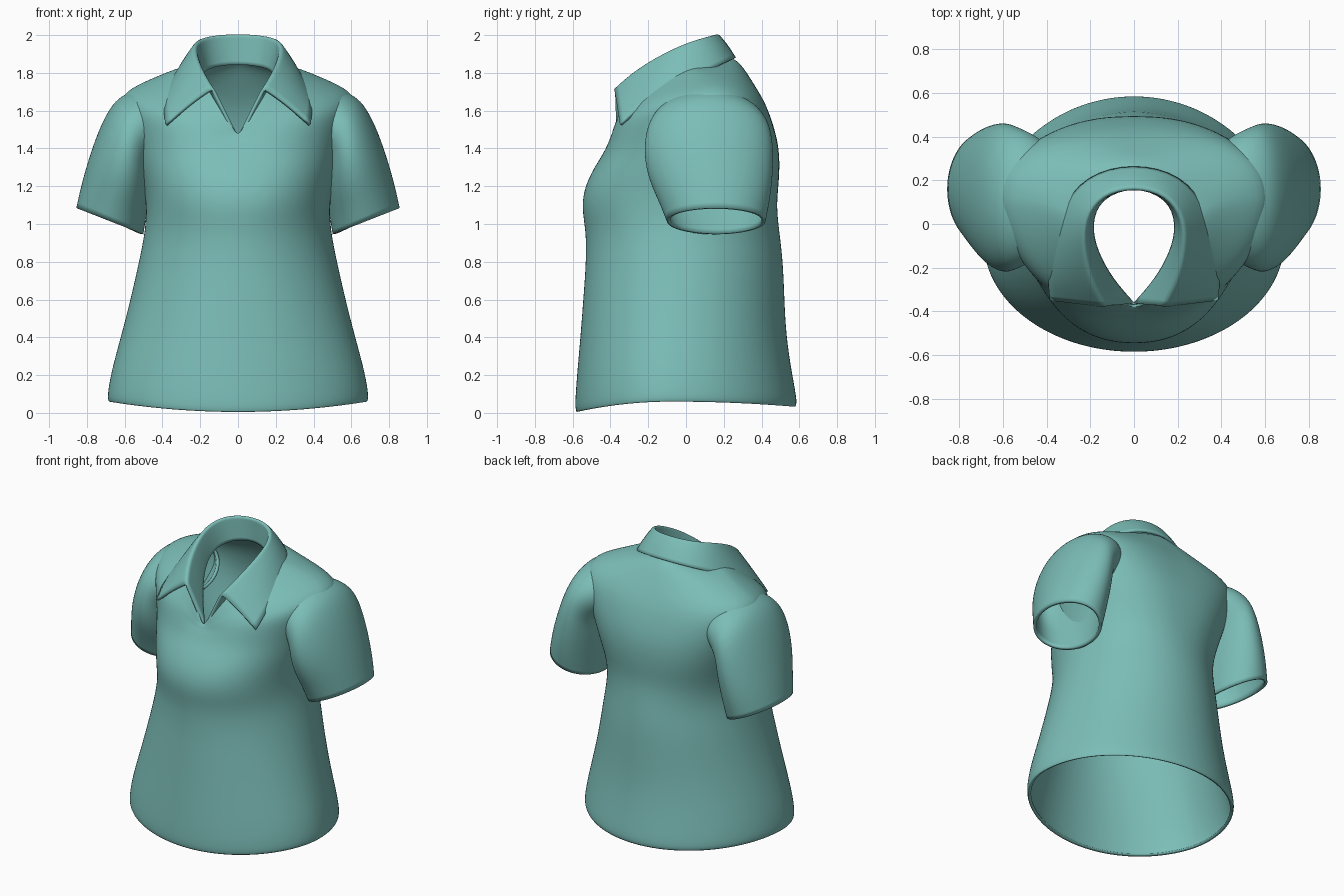
import bpy, bmesh, math

if "Cube" in bpy.data.objects:
    bpy.data.objects.remove(bpy.data.objects["Cube"])

cloth = bpy.data.materials.new("teal cloth")
cloth.diffuse_color = (0.2, 0.51, 0.475, 1)
cloth.use_nodes = True
cloth.node_tree.nodes["Principled BSDF"].inputs["Base Color"].default_value = cloth.diffuse_color


def grid_object(name, rows, closed, thickness, offset):
    """Skin rows of points into a smooth sheet with cloth thickness."""
    bm = bmesh.new()
    vr = [[bm.verts.new(p) for p in row] for row in rows]
    n = len(rows[0])
    for a, b in zip(vr, vr[1:]):
        for i in range(n if closed else n - 1):
            j = (i + 1) % n
            bm.faces.new((a[i], a[j], b[j], b[i]))
    bmesh.ops.recalc_face_normals(bm, faces=bm.faces)
    for f in bm.faces:
        f.smooth = True
    me = bpy.data.meshes.new(name)
    bm.to_mesh(me)
    bm.free()
    me.materials.append(cloth)
    ob = bpy.data.objects.new(name, me)
    bpy.context.collection.objects.link(ob)
    sub = ob.modifiers.new("smooth", 'SUBSURF')
    sub.levels = sub.render_levels = 2
    sub.boundary_smooth = 'PRESERVE_CORNERS'
    sol = ob.modifiers.new("thickness", 'SOLIDIFY')
    sol.thickness, sol.offset = thickness, offset
    return ob


# Level body rings: half width, centre y, front y, back y, height
BODY = [
    (.685, -.08, -.58, .58, .06),
    (.695, -.08, -.59, .592, .08),
    (.675, -.08, -.58, .565, .21),
    (.622, -.06, -.56, .532, .40),
    (.57, -.04, -.545, .522, .60),
    (.525, -.01, -.53, .515, .80),
    (.492, 0, -.53, .495, .96),
    (.485, .01, -.555, .48, 1.09),
    (.50, .03, -.537, .49, 1.20),
    (.525, .05, -.487, .497, 1.30),
]
# Shoulder rings: the same, then z at front, side and back
SHOULDER = [
    (.555, .08, -.44, .492, 1.37, 1.42, 1.41),
    (.60, .10, -.415, .467, 1.42, 1.56, 1.51),
    (.635, .11, -.40, .432, 1.44, 1.67, 1.61),
    (.54, .12, -.395, .39, 1.45, 1.735, 1.69),
    (.42, .10, -.39, .33, 1.455, 1.785, 1.79),
    (.30, .05, -.387, .275, 1.46, 1.835, 1.87),
    (.215, .00, -.38, .20, 1.465, 1.835, 1.90),
]


def torso_ring(w, yc, yf, yb, zf, zs=None, zb=None, n=48):
    if zs is None:  # the hem dips at front and back
        dip = .065 * max(0, 1 - zf / .4)
        zf, zs, zb = zf - dip, zf, zf - dip / 2
    k = min(1, max(0, (zs - 1.36) / .35))  # how V-shaped the ring is
    e = 1 - .22 * max(0, 1 - ((zs - 1.55) / (.6 if zs < 1.55 else .28)) ** 2)  # boxiness
    pts = []
    for i in range(n):
        t = 2 * math.pi * i / n
        c, s = math.cos(t), math.sin(t)
        u = abs(c) ** e
        m = (1 - k) * s * s + k * (1 - u)
        if s < 0:
            y, z = yc + (yf - yc) * abs(s) ** (1 + .3 * k), zs + (zf - zs) * m
        else:
            y, z = yc + (yb - yc) * s ** e, zs + (zb - zs) * m
        pts.append((math.copysign(w * u, c), y, z))
    return pts


grid_object("torso", [torso_ring(*r) for r in BODY + SHOULDER], True, .02, -1)

# Sleeves: rings of outer x, z, inner x, z, centre y, half depth
SLEEVE = [
    (.47, 1.71, .34, 1.44, .12, .24),
    (.53, 1.712, .38, 1.40, .12, .285),
    (.60, 1.69, .43, 1.35, .12, .315),
    (.665, 1.64, .46, 1.30, .12, .335),
    (.73, 1.52, .46, 1.22, .12, .345),
    (.787, 1.36, .47, 1.13, .13, .33),
    (.83, 1.21, .485, 1.04, .15, .295),
    (.857, 1.085, .50, .945, .16, .262),
]


def sleeve_ring(side, ox, oz, ix, iz, yc, hy, n=32):
    pts = []
    for i in range(n):
        t = 2 * math.pi * i / n
        u = .5 + .5 * math.cos(t)
        pts.append((side * (ix + (ox - ix) * u), yc + hy * math.sin(t), iz + (oz - iz) * u))
    return pts


for side, label in ((1, "right"), (-1, "left")):
    grid_object(label + "_sleeve", [sleeve_ring(side, *r) for r in SLEEVE], True, .02, -1)

# Collar: half rows from the front opening to the middle of the back
NECK = [(.004, -.365, 1.455), (.10, -.26, 1.60), (.175, -.13, 1.72),
        (.205, 0, 1.79), (.16, .125, 1.83), (0, .185, 1.85)]
FOLD = [(.135, -.375, 1.715), (.195, -.27, 1.81), (.232, -.11, 1.905),
        (.228, .03, 1.965), (.15, .14, 1.993), (0, .175, 2.003)]
EDGE = [(.38, -.345, 1.525), (.39, -.26, 1.605), (.38, -.11, 1.70),
        (.335, .06, 1.785), (.22, .22, 1.86), (0, .275, 1.885)]


def blend(a, b, t, lift=0):
    return [tuple(p + (q - p) * t + (lift if k == 2 else 0)
                  for k, (p, q) in enumerate(zip(u, v))) for u, v in zip(a, b)]


def mirrored(row):
    return row + [(-x, y, z) for x, y, z in reversed(row[:-1])]


collar_rows = [NECK, blend(NECK, FOLD, .5), blend(NECK, FOLD, .9), FOLD,
               blend(FOLD, EDGE, .12, .005), blend(FOLD, EDGE, .5, .012), EDGE]
grid_object("collar", [mirrored(r) for r in collar_rows], False, .018, 0)
